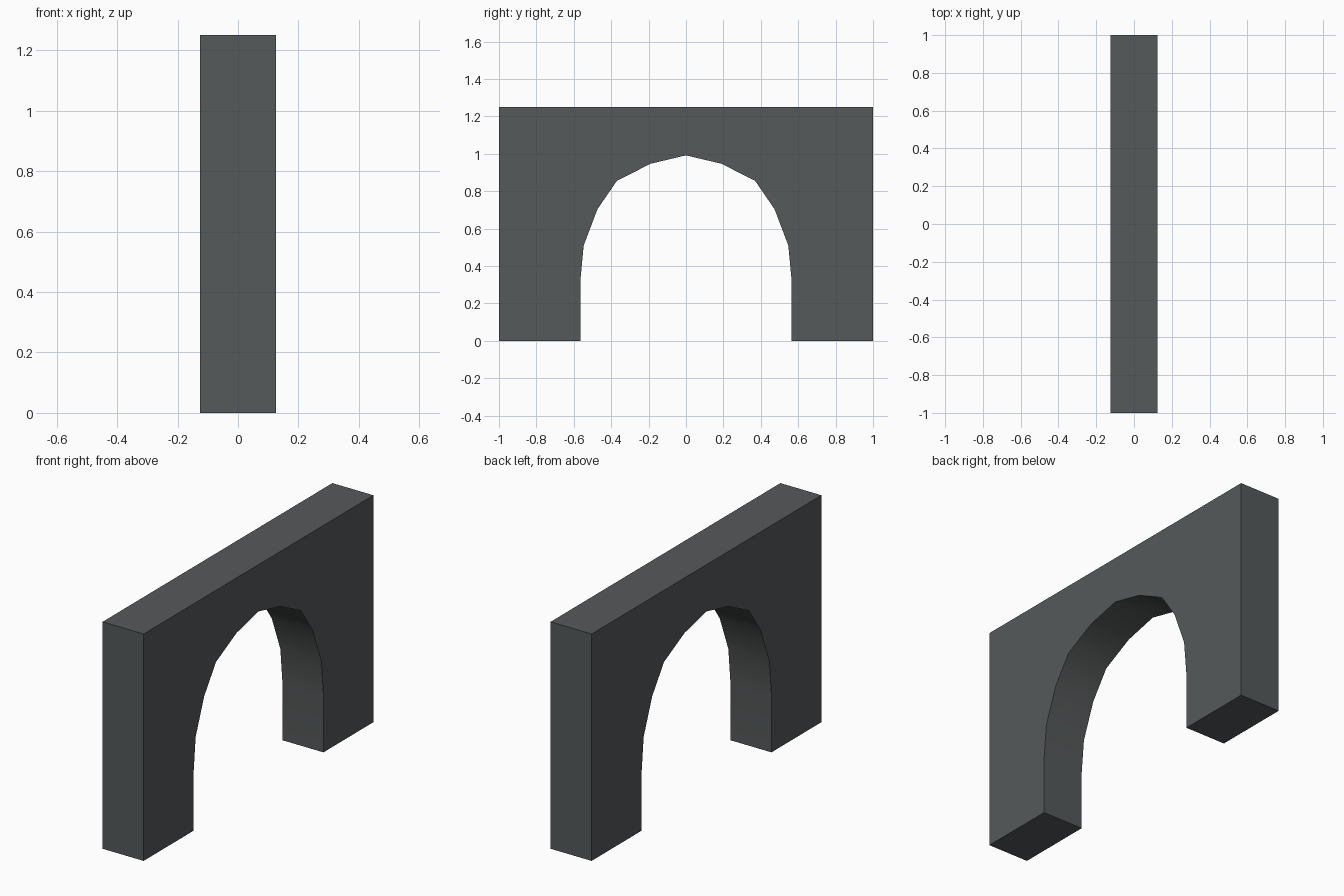
import bpy, bmesh, math

if "Cube" in bpy.data.objects:
    bpy.data.objects.remove(bpy.data.objects["Cube"])

HALF_DEPTH = 0.125
HEIGHT = 1.25

# One dark grey stone colour
stone = bpy.data.materials.new("dark grey stone")
stone.diffuse_color = (0.092, 0.100, 0.101, 1)
stone.use_nodes = True
stone.node_tree.nodes["Principled BSDF"].inputs["Base Color"].default_value = stone.diffuse_color

# Right half of the opening, from the ground to the crown (y, z)
half_arch = [(0.565, 0), (0.565, 0.32), (0.547, 0.51), (0.473, 0.705),
             (0.37, 0.855), (0.19, 0.947)]
left_arch = [(-y, z) for y, z in half_arch]
outline = ([(-1, 0)] + left_arch + [(0, 0.992)] + half_arch[::-1]
           + [(1, 0), (1, HEIGHT), (-1, HEIGHT)])

# Arched wall: the outline extruded through its thickness
bm = bmesh.new()
face = bm.faces.new([bm.verts.new((-HALF_DEPTH, y, z)) for y, z in outline])
result = bmesh.ops.extrude_face_region(bm, geom=[face], use_keep_orig=True)
moved = [g for g in result["geom"] if isinstance(g, bmesh.types.BMVert)]
bmesh.ops.translate(bm, verts=moved, vec=(2 * HALF_DEPTH, 0, 0))
bmesh.ops.recalc_face_normals(bm, faces=bm.faces)

mesh = bpy.data.meshes.new("arched_wall")
bm.to_mesh(mesh)
bm.free()
mesh.materials.append(stone)
wall = bpy.data.objects.new("arched_wall", mesh)
bpy.context.collection.objects.link(wall)

# Smooth underside of the arch, sharp corners elsewhere
bpy.context.view_layer.objects.active = wall
wall.select_set(True)
bpy.ops.object.shade_smooth_by_angle(angle=math.radians(35))
